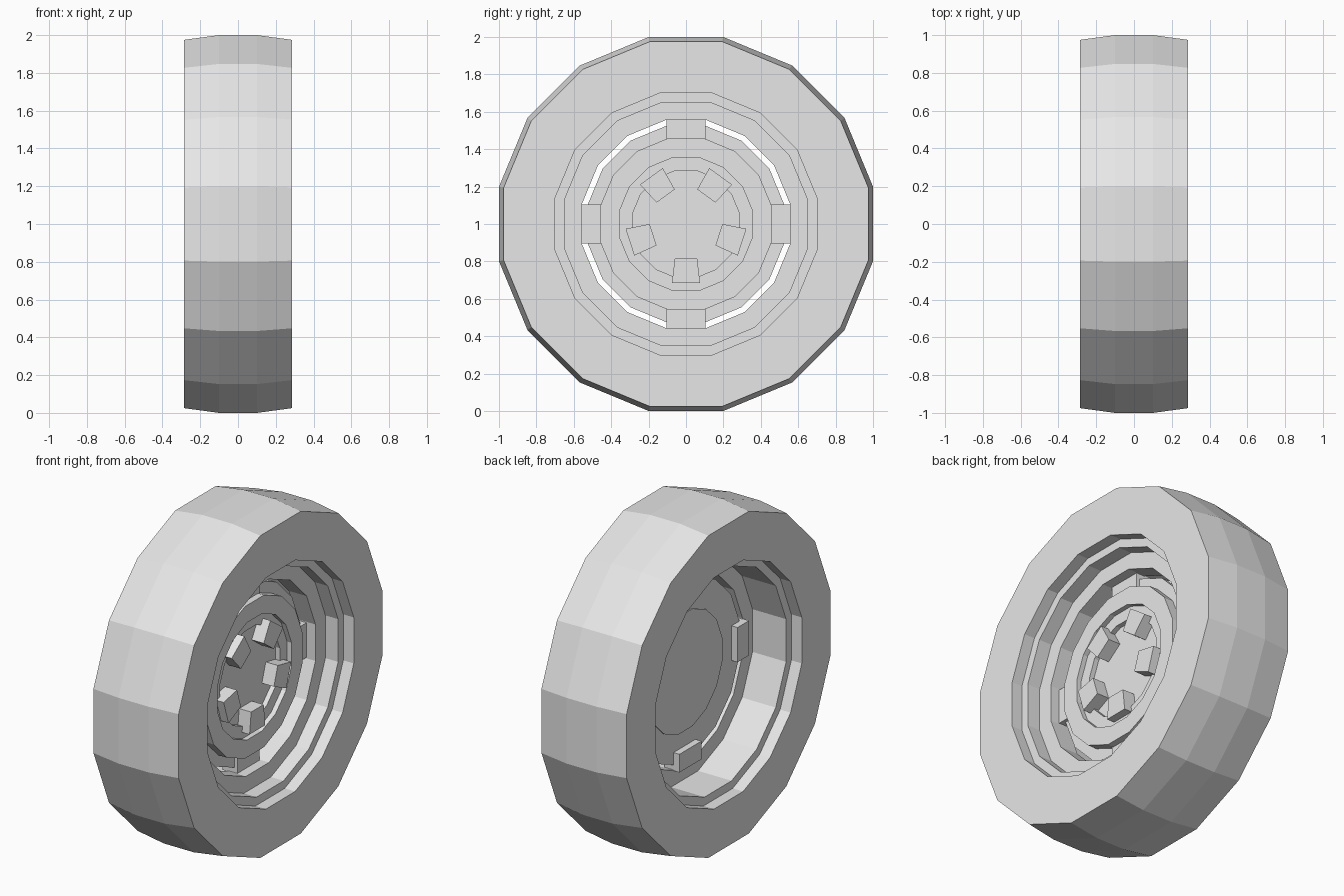
import bpy
import bmesh
import math
from mathutils import Matrix, Vector

SIDES = 16
AXLE = Vector((0, 0, 1))

cube = bpy.data.objects.get("Cube")
if cube:
    bpy.data.objects.remove(cube, do_unlink=True)

grey = bpy.data.materials.new("plain_grey")
grey.use_nodes = True
colour = (0.8, 0.8, 0.8, 1)
grey.diffuse_color = colour
for node in grey.node_tree.nodes:
    if node.type == 'BSDF_PRINCIPLED':
        node.inputs["Base Color"].default_value = colour


def finish(name, bm):
    """Turn a bmesh into a flat shaded object at axle height."""
    bmesh.ops.recalc_face_normals(bm, faces=bm.faces[:])
    bmesh.ops.translate(bm, verts=bm.verts[:], vec=AXLE)
    mesh = bpy.data.meshes.new(name)
    bm.to_mesh(mesh)
    bm.free()
    mesh.materials.append(grey)
    obj = bpy.data.objects.new(name, mesh)
    bpy.context.collection.objects.link(obj)
    return obj


def turned(name, profile, closed=True):
    """Revolve (x, flat radius) points round the axle; open ends are capped."""
    bm = bmesh.new()
    rings = []
    for x, flat in profile:
        r = flat / math.cos(math.pi / SIDES)
        angles = [(i + 0.5) * math.tau / SIDES for i in range(SIDES)]
        rings.append([bm.verts.new((x, r * math.cos(a), r * math.sin(a))) for a in angles])
    pairs = list(zip(rings, rings[1:]))
    if closed:
        pairs.append((rings[-1], rings[0]))
    else:
        bm.faces.new(rings[0])
        bm.faces.new(rings[-1])
    for a, b in pairs:
        for i in range(SIDES):
            j = (i + 1) % SIDES
            bm.faces.new((a[i], a[j], b[j], b[i]))
    return finish(name, bm)


def block(name, angle, inner, outer, half_in, half_out, x0, x1):
    """Radial block with a trapezoid outline, pointing outward at the angle."""
    bm = bmesh.new()
    outline = [(inner, -half_in), (outer, -half_out), (outer, half_out), (inner, half_in)]
    face = bm.faces.new([bm.verts.new((x0, r, t)) for r, t in outline])
    grown = bmesh.ops.extrude_face_region(bm, geom=[face])
    verts = [g for g in grown["geom"] if isinstance(g, bmesh.types.BMVert)]
    bmesh.ops.translate(bm, verts=verts, vec=(x1 - x0, 0, 0))
    bmesh.ops.rotate(bm, verts=bm.verts[:], matrix=Matrix.Rotation(angle, 3, 'X'))
    return finish(name, bm)


# Tyre with slightly crowned tread
turned("tyre", [(0.285, 0.975), (0.1, 1), (-0.1, 1), (-0.285, 0.975),
                (-0.285, 0.70), (0.285, 0.70)])

# Stepped rim: shallow on the outer side, deep on the inner side
turned("rim", [(-0.215, 0.70), (-0.215, 0.65), (0.01, 0.65), (0.01, 0.555),
               (0.13, 0.555), (0.13, 0.65), (0.215, 0.65), (0.215, 0.70)])

# Hub plate with raised drum and recessed centre
turned("hub", [(0.005, 0.355), (0.01, 0.355), (0.01, 0.525), (0.05, 0.525),
               (0.05, 0.46), (0.11, 0.46), (0.11, 0.355), (0.08, 0.355),
               (0.08, 0.285), (0.05, 0.285)], closed=False)

# Four tabs joining hub and rim
for i in range(4):
    block(f"hub_tab_{i + 1}", i * math.pi / 2, 0.45, 0.56, 0.105, 0.105, -0.03, 0.07)

# Five wedge-shaped lugs
for i in range(5):
    block(f"lug_{i + 1}", i * math.tau / 5 - math.pi / 2, 0.185, 0.315, 0.06, 0.075, 0.04, 0.13)
